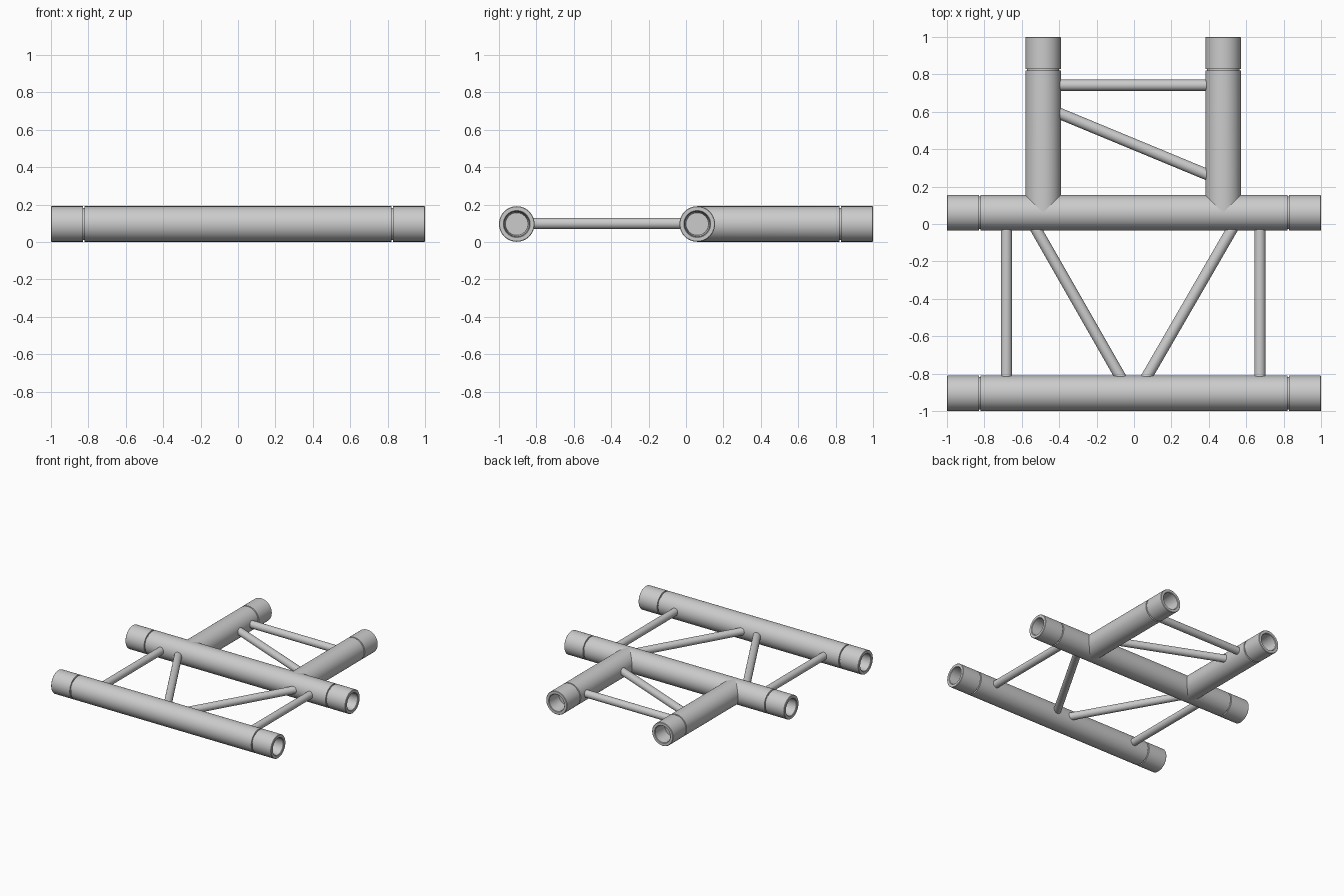
import bpy, bmesh
from math import sin, cos, pi
from mathutils import Vector

if "Cube" in bpy.data.objects:
    bpy.data.objects.remove(bpy.data.objects["Cube"])

R, ZC = 0.095, 0.096      # main tube radius and axis height
BR = 0.03                 # brace radius
CHORD_Y = (-0.905, 0.06)
STUB_X = (-0.486, 0.477)

# socketed end: (distance from the end, radius), from socket floor to groove
END = [(0.12, 0), (0.12, 0.06), (0.004, 0.068), (0, 0.072), (0, 0.092), (0.003, R),
       (0.17, R), (0.172, 0.086), (0.178, 0.086), (0.18, R)]


def lathe(name, start, end, profile, sides, cope=False):
    """Revolve (distance, radius) pairs about the line start-end."""
    a, b = Vector(start), Vector(end)
    d = (b - a).normalized()
    up = Vector((0, 0, 1))
    side = d.cross(up)
    bm = bmesh.new()
    rings = []
    for i, (t, r) in enumerate(profile):
        if r == 0:
            rings.append([bm.verts.new(a + d * t)])
            continue
        ring = []
        for k in range(sides):
            u, w = r * cos(2 * pi * k / sides), r * sin(2 * pi * k / sides)
            # coped end follows the equal-radius tube it meets
            s = t + abs(u) if cope and i == 0 else t
            ring.append(bm.verts.new(a + d * s + side * u + up * w))
        rings.append(ring)
    for p, q in zip(rings, rings[1:]):
        for k in range(sides):
            n = (k + 1) % sides
            vs = [p[k % len(p)], p[n % len(p)], q[n % len(q)], q[k % len(q)]]
            bm.faces.new(list(dict.fromkeys(vs)))
    bmesh.ops.recalc_face_normals(bm, faces=bm.faces)
    mesh = bpy.data.meshes.new(name)
    bm.to_mesh(mesh)
    bm.free()
    ob = bpy.data.objects.new(name, mesh)
    bpy.context.collection.objects.link(ob)
    bpy.ops.object.select_all(action='DESELECT')
    ob.select_set(True)
    bpy.context.view_layer.objects.active = ob
    bpy.ops.object.shade_smooth_by_angle(angle=0.6)
    return ob


def brace(name, p, q, extra=0.035):
    """Thin round bar between two points, sunk a little into the tubes."""
    a, b = Vector((*p, ZC + 0.003)), Vector((*q, ZC + 0.003))
    d = (b - a).normalized() * extra
    a, b = a - d, b + d
    length = (b - a).length
    return lathe(name, a, b, [(0, 0), (0, BR), (length, BR), (length, 0)], 32)


# long chords, socketed at both ends
for name, y in zip(("front_chord", "middle_chord"), CHORD_Y):
    profile = END + [(2 - t, r) for t, r in reversed(END)]
    lathe(name, (-1, y, ZC), (1, y, ZC), profile, 64)

# branch tubes, coped against the middle chord
for name, x in zip(("left_branch", "right_branch"), STUB_X):
    length = 1 - CHORD_Y[1]
    profile = [(0, R)] + [(length - t, r) for t, r in reversed(END)]
    lathe(name, (x, CHORD_Y[1], ZC), (x, 1, ZC), profile, 64, cope=True)

# braces between the chords
Y0, Y1 = CHORD_Y[0] + R, CHORD_Y[1] - R
brace("left_post", (-0.682, Y0), (-0.682, Y1))
brace("right_post", (0.673, Y0), (0.673, Y1))
brace("left_diagonal", (-0.077, Y0), (-0.52, Y1))
brace("right_diagonal", (0.072, Y0), (0.52, Y1))

# braces between the branches
X0, X1 = STUB_X[0] + R, STUB_X[1] - R
brace("branch_crossbar", (X0, 0.742), (X1, 0.742))
brace("branch_diagonal", (X0, 0.588), (X1, 0.268))
